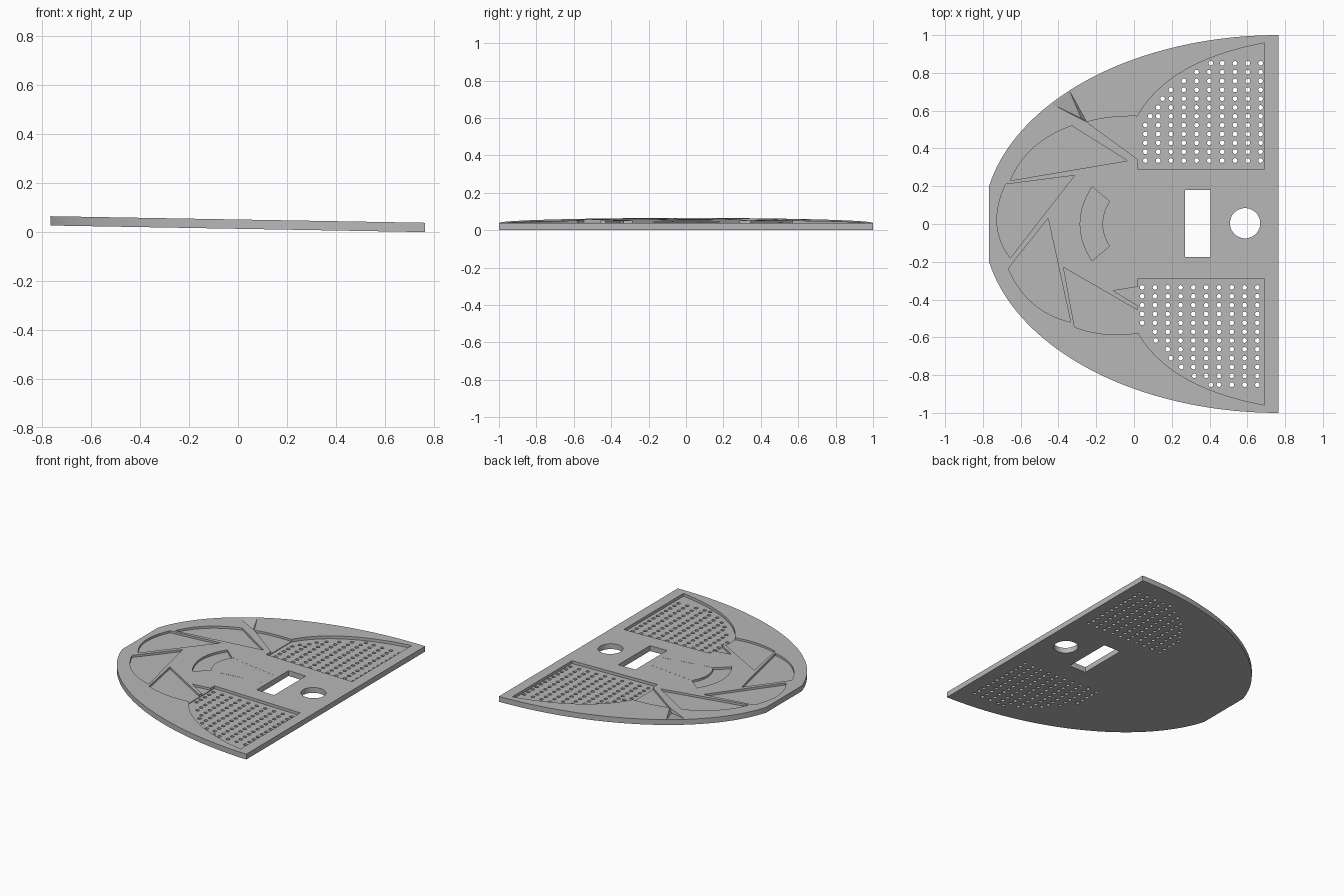
import bpy, bmesh, math
from mathutils import Vector

if "Cube" in bpy.data.objects:
    bpy.data.objects.remove(bpy.data.objects["Cube"], do_unlink=True)

THICK, EDGE, SLOPE = 0.038, 0.765, 0.0175
PAD_DEPTH, BLADE_DEPTH = 0.02, 0.015


def arc(start, middle, end, n=16):
    """Points of a parabola through three points."""
    a, m, b = Vector(start), Vector(middle), Vector(end)
    c = 2 * m - (a + b) / 2
    return [tuple(a * (1 - t)**2 + c * 2 * t * (1 - t) + b * t * t)
            for t in (i / n for i in range(n + 1))]


def circle(x, y, r, n):
    return [(x + r * math.cos(math.tau * i / n), y + r * math.sin(math.tau * i / n))
            for i in range(n)]


def prisms(name, outlines, low, high):
    """One object made of upright prisms."""
    bm = bmesh.new()
    for pts in outlines:
        face = bm.faces.new([bm.verts.new((x, y, low)) for x, y in pts])
        ext = bmesh.ops.extrude_face_region(bm, geom=[face])
        for v in ext["geom"]:
            if isinstance(v, bmesh.types.BMVert):
                v.co.z = high
    bmesh.ops.recalc_face_normals(bm, faces=bm.faces)
    return make_object(name, bm)


def make_object(name, bm):
    mesh = bpy.data.meshes.new(name)
    bm.to_mesh(mesh)
    bm.free()
    obj = bpy.data.objects.new(name, mesh)
    bpy.context.collection.objects.link(obj)
    return obj


# Base plate: half ellipse with its tip cut straight
top_angle = math.asin(0.2)
outline = []
for i in range(65):
    a = math.pi / 2 + (math.pi / 2 - top_angle) * i / 64
    outline.append((EDGE + 1.564 * math.cos(a), math.sin(a)))
outline += [(x, -y) for x, y in reversed(outline)]
plate = prisms("base_plate", [outline], 0, THICK)

# Ring of blade-shaped pockets
blades = [
    arc((-0.25, 0.54), (-0.12, 0.565), (0.03, 0.57)) + [(0.03, 0.335)],
    arc((-0.655, 0.23), (-0.53, 0.405), (-0.33, 0.52)) + [(-0.035, 0.335)],
    arc((-0.655, -0.18), (-0.725, 0.0), (-0.68, 0.21)) + [(-0.315, 0.257)],
    arc((-0.335, -0.52), (-0.535, -0.42), (-0.665, -0.235)) + [(-0.455, 0.03)],
    arc((0.03, -0.575), (-0.15, -0.583), (-0.315, -0.545)) + [(-0.373, -0.23), (0.03, -0.463)],
    [(-0.11, -0.353), (0.03, -0.331), (0.03, -0.438)],
]
# Curved pocket in the middle
visor = (arc((-0.222, 0.197), (-0.285, 0), (-0.222, -0.195))
         + arc((-0.13, -0.117), (-0.167, 0), (-0.13, 0.12)))
blade_cutter = prisms("blade_pocket_cutter", blades + [visor], THICK - BLADE_DEPTH, 0.1)

# Side pad pockets
pad_curve = arc((0.018, 0.57), (0.268, 0.814), (0.69, 0.958), 24)
pad = pad_curve + [(0.69, 0.29), (0.018, 0.29)]
pad_cutter = prisms("pad_pocket_cutter", [pad, [(x, -y) for x, y in pad]],
                    THICK - PAD_DEPTH, 0.1)


def curve_x(y):
    """Where the curved pad edge lies at height y."""
    for (x0, y0), (x1, y1) in zip(pad_curve, pad_curve[1:]):
        if y0 <= y <= y1:
            return x0 + (x1 - x0) * (y - y0) / (y1 - y0)
    return pad_curve[0][0]


# Perforations: a grid, with one extra hole along the curved edge in each row
holes = []
for side, first in ((1, 0.06), (-1, 0.043)):
    for row in range(12):
        y = 0.336 + 0.0468 * row
        limit = curve_x(y) + (0.068 if y > 0.56 else 0.02)
        xs = [x for x in (first + 0.0678 * i for i in range(10)) if x > limit]
        if y > 0.56 and xs[0] - limit > 0.028:
            xs.append(limit)
        holes += [circle(x, side * y, 0.0125, 12) for x in xs]

# Slot and round hole
holes.append([(0.27, -0.175), (0.405, -0.175), (0.405, 0.18), (0.27, 0.18)])
holes.append(circle(0.588, 0.004, 0.08, 56))
hole_cutter = prisms("hole_cutter", holes, -0.1, 0.1)

# Two rows of tiny pits running from the middle pocket
pits = []
for side in (1, -1):
    for i in range(22):
        t = (i + 0.7) / 22
        x, y = -0.13 + 0.36 * t, side * (0.12 - 0.053 * t)
        pits.append(circle(x, y, 0.003, 4))
pit_cutter = prisms("pit_cutter", pits, THICK - 0.004, 0.1)

# Sloping wedge notch near the rim
bm = bmesh.new()
for x, y in ((-0.43, 0.632), (-0.34, 0.703), (-0.25, 0.54)):
    bm.verts.new((x, y, THICK))
    bm.verts.new((x, y, 0.1))
bm.verts.new((-0.28, 0.56, THICK - 0.025))
bmesh.ops.convex_hull(bm, input=bm.verts)
bmesh.ops.recalc_face_normals(bm, faces=bm.faces)
wedge_cutter = make_object("wedge_cutter", bm)

# Cut everything out of the plate
cutters = [blade_cutter, pad_cutter, wedge_cutter, pit_cutter, hole_cutter]
for cutter in cutters:
    cutter.hide_render = True
    mod = plate.modifiers.new(cutter.name, "BOOLEAN")
    mod.operation, mod.solver, mod.object = "DIFFERENCE", "EXACT", cutter
graph = bpy.context.evaluated_depsgraph_get()
mesh = bpy.data.meshes.new_from_object(plate.evaluated_get(graph))
plate.modifiers.clear()
plate.data = mesh
for cutter in cutters:
    bpy.data.objects.remove(cutter, do_unlink=True)

# Tilt the plate so the pointed end is higher
for v in mesh.vertices:
    v.co.z += SLOPE * (EDGE - v.co.x)

grey = bpy.data.materials.new("plain_grey")
grey.use_nodes = True
grey.diffuse_color = (0.48, 0.48, 0.48, 1)
grey.node_tree.nodes["Principled BSDF"].inputs["Base Color"].default_value = grey.diffuse_color
mesh.materials.clear()
mesh.materials.append(grey)

bpy.context.view_layer.objects.active = plate
plate.select_set(True)
bpy.ops.object.shade_smooth_by_angle(angle=math.radians(8))
